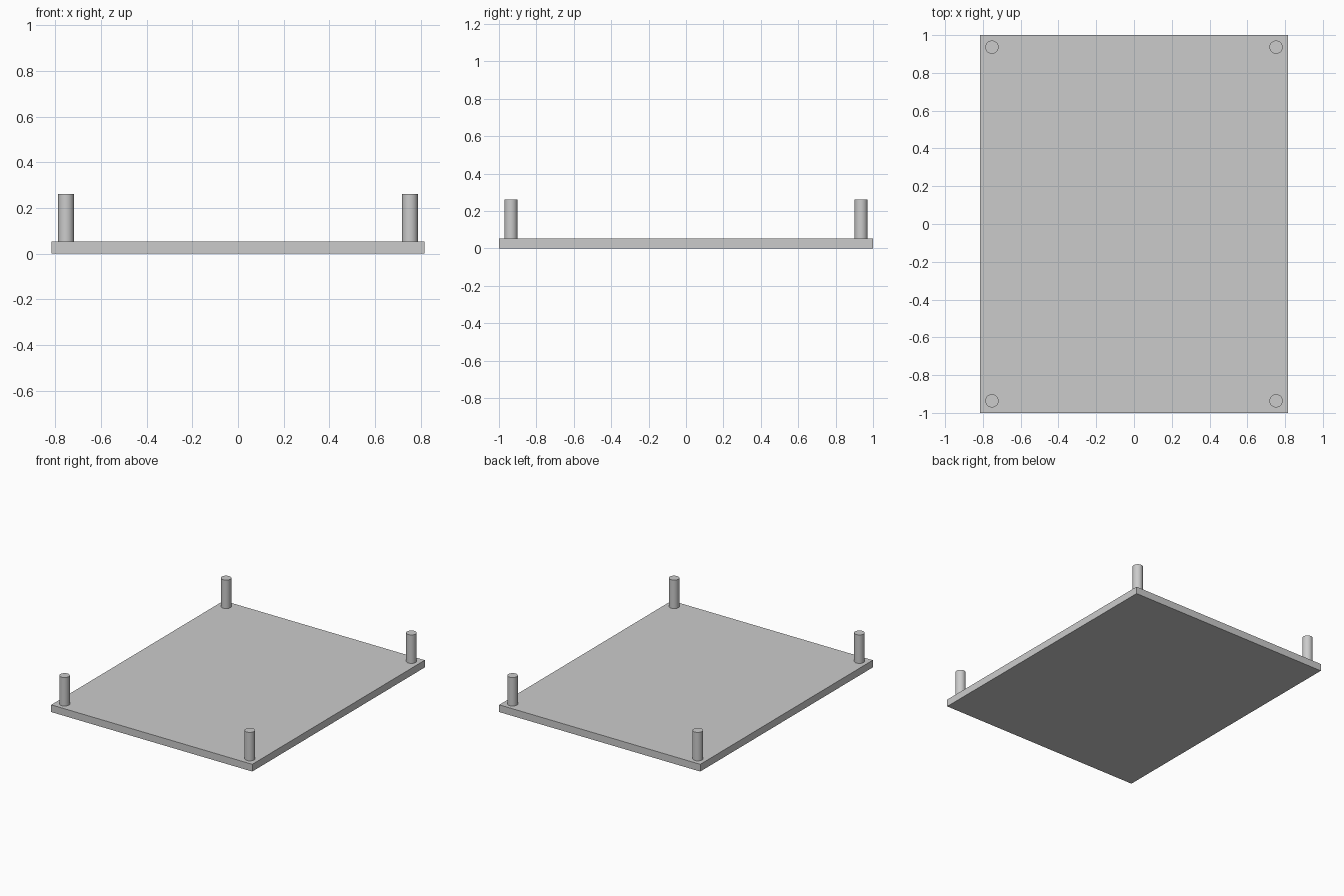
import bpy

cube = bpy.data.objects.get("Cube")
if cube:
    bpy.data.objects.remove(cube, do_unlink=True)

# Single plain grey
grey = bpy.data.materials.new("grey")
grey.use_nodes = True
colour = (0.6, 0.6, 0.6, 1)
grey.diffuse_color = colour
grey.node_tree.nodes["Principled BSDF"].inputs["Base Color"].default_value = colour

WIDTH, LENGTH, THICK = 1.632, 2.0, 0.053
POST_TOP, POST_RADIUS = 0.262, 0.035
POST_X, POST_Y = 0.752, 0.936

# Flat base plate
bpy.ops.mesh.primitive_cube_add(size=1, location=(0, 0, THICK / 2))
plate = bpy.context.object
plate.name = "base_plate"
plate.scale = (WIDTH, LENGTH, THICK)
bpy.ops.object.transform_apply(location=False, rotation=False, scale=True)
plate.data.materials.append(grey)

# Round post near each corner
for side, sx in (("right", -1), ("left", 1)):
    for end, sy in (("front", -1), ("back", 1)):
        bpy.ops.mesh.primitive_cylinder_add(
            vertices=48, radius=POST_RADIUS, depth=POST_TOP - THICK,
            location=(sx * POST_X, sy * POST_Y, (POST_TOP + THICK) / 2))
        post = bpy.context.object
        post.name = f"{end}_{side}_post"
        post.data.materials.append(grey)
        bpy.ops.object.shade_smooth_by_angle()
